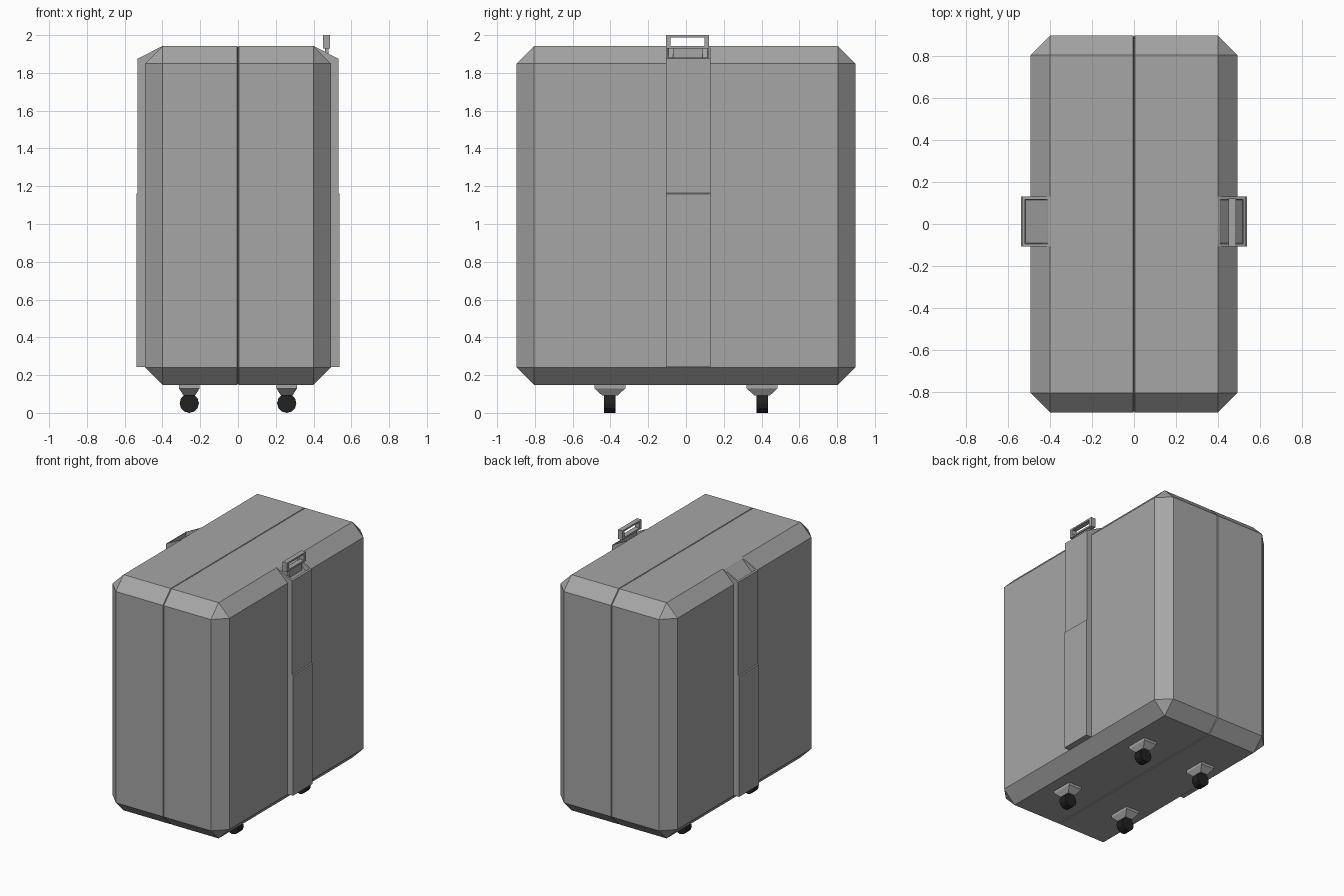
import bpy, bmesh, math
from mathutils import Matrix, Vector

if "Cube" in bpy.data.objects:
    bpy.data.objects.remove(bpy.data.objects["Cube"])


def material(name, rgb):
    m = bpy.data.materials.new(name)
    m.diffuse_color = (*rgb, 1)
    m.use_nodes = True
    m.node_tree.nodes["Principled BSDF"].inputs["Base Color"].default_value = m.diffuse_color
    return m


GREY = material("shell grey", (0.38, 0.38, 0.38))
BLACK = material("wheel black", (0.015, 0.015, 0.015))


def finish(bm, name, mat):
    bmesh.ops.recalc_face_normals(bm, faces=bm.faces)
    me = bpy.data.meshes.new(name)
    bm.to_mesh(me)
    bm.free()
    me.materials.append(mat)
    ob = bpy.data.objects.new(name, me)
    bpy.context.collection.objects.link(ob)
    return ob


def add_box(bm, lo, hi):
    lo, hi = Vector(lo), Vector(hi)
    mat = Matrix.Translation((lo + hi) / 2) @ Matrix.Diagonal((*(hi - lo), 1))
    return bmesh.ops.create_cube(bm, size=1, matrix=mat)["verts"]


# Chamfered shell with a shallow seam groove round the middle
bm = bmesh.new()
add_box(bm, (-0.493, -0.898, 0.148), (0.493, 0.898, 1.942))
bmesh.ops.bevel(bm, geom=bm.edges[:], offset=0.093, segments=1, affect='EDGES')
for x in (-0.004, 0, 0.004):
    bmesh.ops.bisect_plane(bm, geom=bm.verts[:] + bm.edges[:] + bm.faces[:],
                           plane_co=(x, 0, 0), plane_no=(1, 0, 0))
for v in bm.verts:
    if abs(v.co.x) < 0.001:
        v.co.y *= 0.991
        v.co.z = 1.045 + (v.co.z - 1.045) * 0.991
finish(bm, "suitcase_shell", GREY)

# Side bands that end in a sloped handle pocket
PROFILE = [(0.48, 0.243), (0.538, 0.243), (0.538, 1.16), (0.531, 1.165),
           (0.531, 1.875), (0.399, 1.943), (0.485, 1.845)]
for s, side in ((1, "right"), (-1, "left")):
    bm = bmesh.new()
    face = bm.faces.new([bm.verts.new((s * x, -0.107, z)) for x, z in PROFILE])
    ext = bmesh.ops.extrude_face_region(bm, geom=[face])["geom"]
    for v in ext:
        if isinstance(v, bmesh.types.BMVert):
            v.co.y = 0.13
    bmesh.ops.recalc_face_normals(bm, faces=bm.faces)
    top = max(bm.faces, key=lambda f: f.normal.z)
    bmesh.ops.inset_region(bm, faces=[top], thickness=0.018)
    bmesh.ops.inset_region(bm, faces=[top], thickness=0.004)
    # Sink the pocket floor to just above the shell chamfer
    for v in top.verts:
        v.co.z = min(v.co.z, 1.942 - (abs(v.co.x) - 0.4) + 0.004)
    finish(bm, side + "_band", GREY)

# Pull handle: open rectangular loop on a neck plate
bm = bmesh.new()
add_box(bm, (0.45, -0.107, 1.93), (0.487, 0.122, 1.943))
add_box(bm, (0.45, -0.107, 1.988), (0.487, 0.122, 2.0))
add_box(bm, (0.45, -0.107, 1.943), (0.487, -0.083, 1.988))
add_box(bm, (0.45, 0.098, 1.943), (0.487, 0.122, 1.988))
add_box(bm, (0.46, -0.07, 1.87), (0.478, 0.088, 1.932))
finish(bm, "pull_handle", GREY)

# Four casters: tapered mount and a faceted wheel
for cx in (-0.258, 0.258):
    for cy in (-0.403, 0.403):
        bm = bmesh.new()
        add_box(bm, (cx - 0.055, cy - 0.082, 0.13), (cx + 0.055, cy + 0.082, 0.15))
        taper = add_box(bm, (cx - 0.055, cy - 0.082, 0.092), (cx + 0.055, cy + 0.082, 0.13))
        for v in taper:
            if v.co.z < 0.1:
                v.co.x = cx + (v.co.x - cx) * 0.55
                v.co.y = cy + (v.co.y - cy) * 0.5
        finish(bm, "caster_mount", GREY)

        bm = bmesh.new()
        bmesh.ops.create_cone(bm, cap_ends=True, segments=12, radius1=0.051, radius2=0.051,
                              depth=0.062, matrix=Matrix.Translation((cx, cy, 0.051))
                              @ Matrix.Rotation(math.pi / 2, 4, 'X'))
        finish(bm, "caster_wheel", BLACK)
